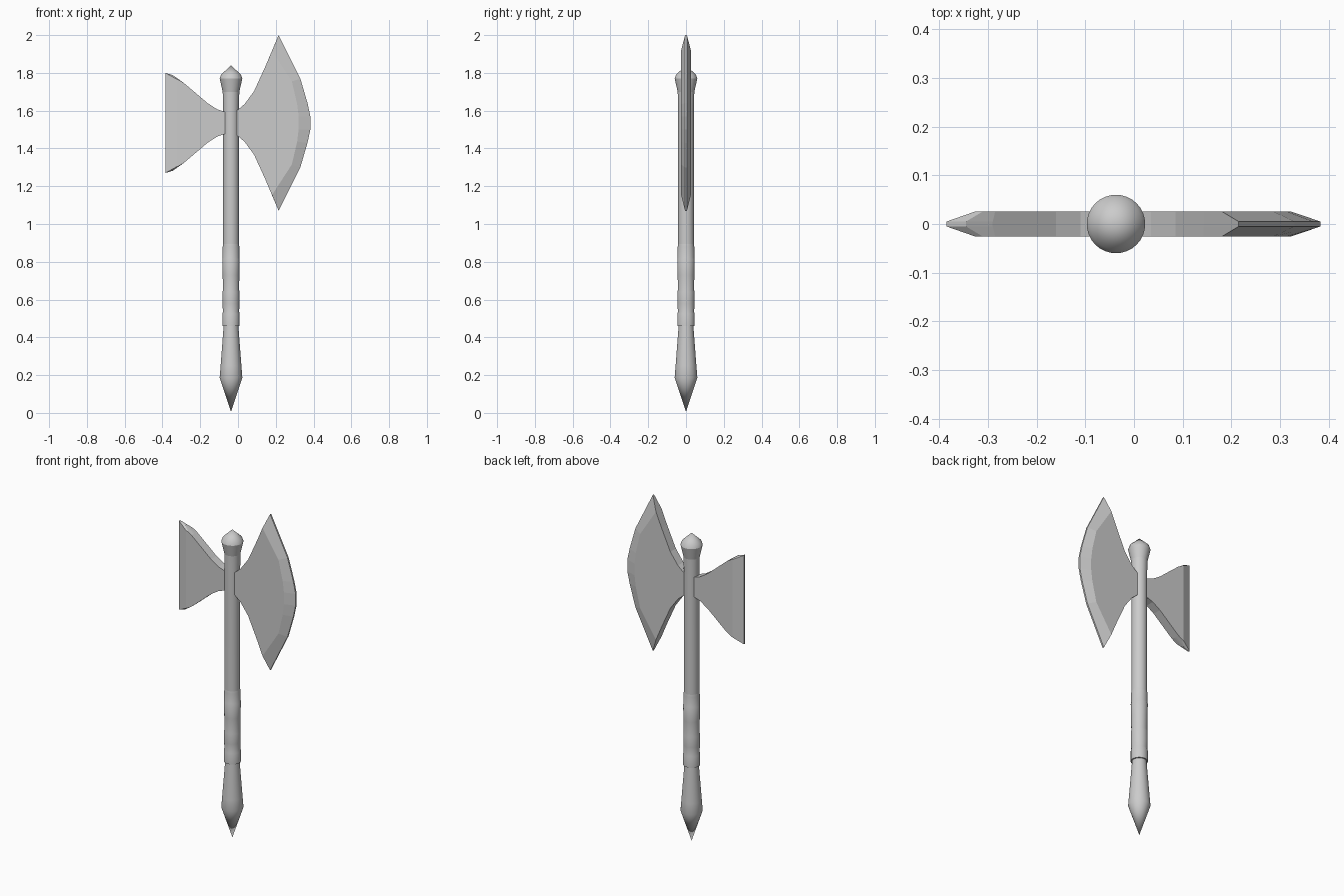
import bpy, bmesh, math

if "Cube" in bpy.data.objects:
    bpy.data.objects.remove(bpy.data.objects["Cube"])

AXIS_X = -0.037   # handle centre line
MID_Z = 1.535     # blades mirror about this height


def finish(name, bm, smooth):
    bmesh.ops.remove_doubles(bm, verts=bm.verts, dist=1e-5)
    bmesh.ops.recalc_face_normals(bm, faces=bm.faces)
    me = bpy.data.meshes.new(name)
    bm.to_mesh(me)
    bm.free()
    ob = bpy.data.objects.new(name, me)
    bpy.context.collection.objects.link(ob)
    if smooth:
        bpy.ops.object.select_all(action='DESELECT')
        ob.select_set(True)
        bpy.context.view_layer.objects.active = ob
        bpy.ops.object.shade_smooth_by_angle(angle=math.radians(30))
    return ob


def lathe(name, profile, sides=32):
    """Spin (radius, z) points around the handle axis."""
    bm = bmesh.new()
    vs = [bm.verts.new((AXIS_X + r, 0, z)) for r, z in profile]
    es = [bm.edges.new(p) for p in zip(vs, vs[1:])]
    bmesh.ops.spin(bm, geom=vs + es, cent=(AXIS_X, 0, 0), axis=(0, 0, 1),
                   angle=math.tau, steps=sides, use_merge=True)
    return finish(name, bm, True)


def blade(name, half, thick=0.026, edge=0.005):
    """half: (x, dz, inner x, inner dz) for the upper half, mirrored below.
    The outer outline is thin, the inner outline is full thickness."""
    low = [(x, -z, xi, -zi) for x, z, xi, zi in reversed(half) if z > 0]
    pts = half + low
    bm = bmesh.new()

    def loop(k, y):
        return [bm.verts.new((p[k], y, MID_Z + p[k + 1])) for p in pts]

    loops = [loop(2, -thick), loop(0, -edge), loop(0, edge), loop(2, thick)]
    n = len(pts)
    for a, b in zip(loops, loops[1:]):
        for i in range(n):
            j = (i + 1) % n
            bm.faces.new((a[i], a[j], b[j], b[i]))
    bm.faces.new(loops[0])
    bm.faces.new(loops[3])
    return finish(name, bm, False)


def full(*pts):
    """Outline points without a bevel."""
    return [(x, z, x, z) for x, z in pts]


# Handle parts
lathe("pommel_spike", [(0, 0.005), (0.06, 0.187), (0.055, 0.25), (0.039, 0.46), (0.036, 0.50)])
lathe("grip_wrap", [(0, 0.46), (0.046, 0.46), (0.046, 0.525), (0.043, 0.535), (0.045, 0.58),
                    (0.045, 0.64), (0.043, 0.65), (0.044, 0.73), (0.046, 0.815),
                    (0.044, 0.82), (0.044, 0.88), (0.041, 0.90)])
lathe("shaft", [(0.042, 0.82), (0.042, 1.60), (0.044, 1.705)])
lathe("top_cap", [(0.044, 1.70), (0.06, 1.77), (0.053, 1.79), (0, 1.84)])

# Large crescent blade
blade("crescent_blade",
      full((-0.03, 0.05), (0.0, 0.07), (0.035, 0.10), (0.085, 0.168), (0.143, 0.295)) + [
          (0.215, 0.465, 0.18, 0.382),
          (0.33, 0.235, 0.285, 0.22),
          (0.368, 0.105, 0.313, 0.10),
          (0.383, 0.035, 0.321, 0.035)])

# Smaller straight-edged blade
blade("straight_blade",
      full((-0.045, 0.055), (-0.075, 0.06), (-0.11, 0.072), (-0.16, 0.104), (-0.22, 0.155)) + [
          (-0.29, 0.214, -0.285, 0.21),
          (-0.345, 0.253, -0.31, 0.226),
          (-0.385, 0.265, -0.325, 0.232)])
